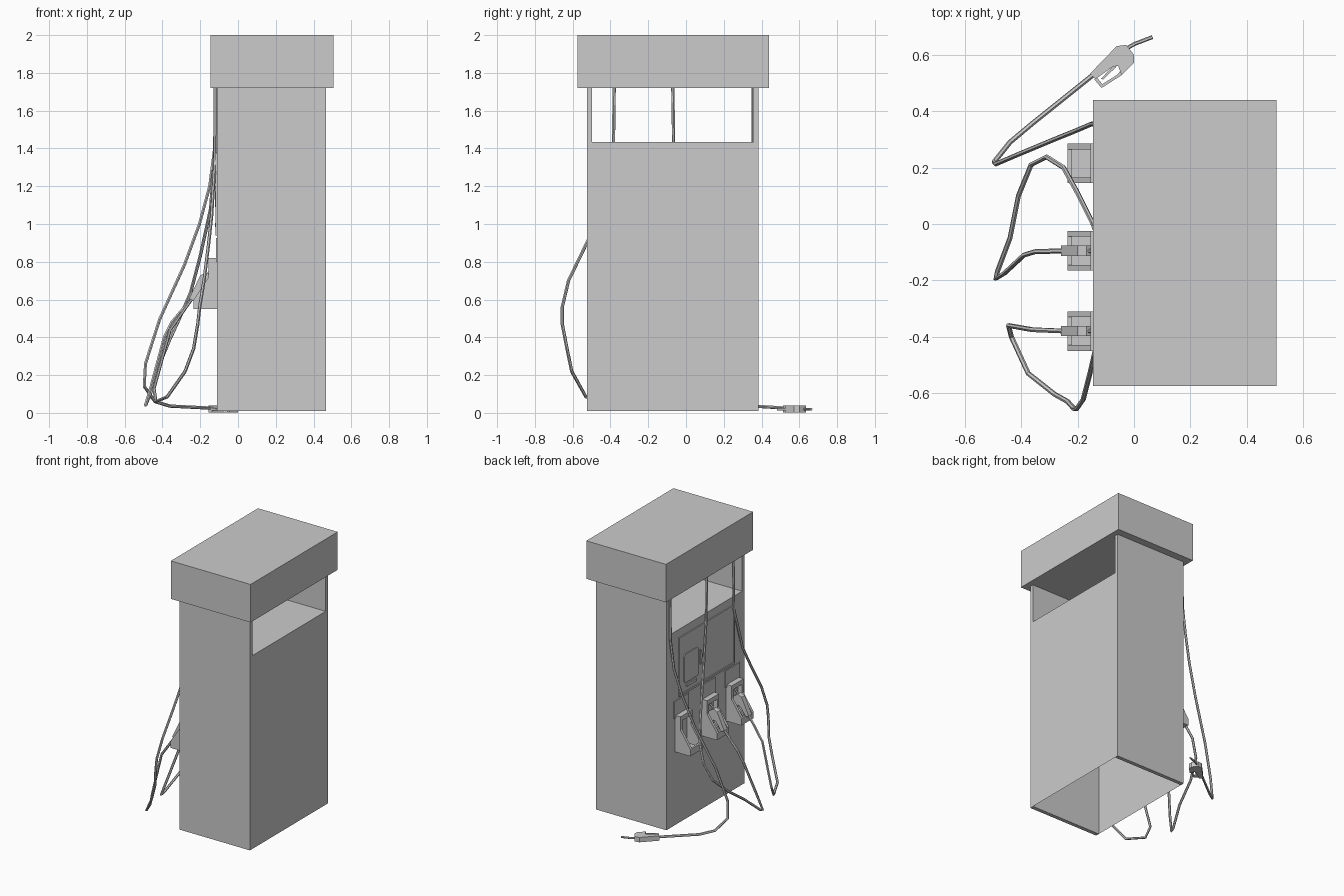
import bpy, bmesh
from mathutils import Matrix, Vector


def finish(name, bm):
    bmesh.ops.recalc_face_normals(bm, faces=bm.faces[:])
    me = bpy.data.meshes.new(name)
    bm.to_mesh(me)
    bm.free()
    ob = bpy.data.objects.new(name, me)
    bpy.context.collection.objects.link(ob)
    return ob


def box(name, x, y, z, open_bottom=False):
    bm = bmesh.new()
    bmesh.ops.create_cube(bm, size=1)
    for v in bm.verts:
        v.co = [(a + b) / 2 + c * (b - a) for (a, b), c in zip((x, y, z), v.co)]
    if open_bottom:
        low = [f for f in bm.faces if f.calc_center_median().z < z[0] + 1e-4]
        bmesh.ops.delete(bm, geom=low, context='FACES')
    return finish(name, bm)


def prism(name, pts, thick, matrix):
    """Flat outline in local XY, thickened evenly about local z = 0."""
    bm = bmesh.new()
    f = bm.faces.new([bm.verts.new((u, v, -thick / 2)) for u, v in pts])
    r = bmesh.ops.extrude_face_region(bm, geom=[f])
    bmesh.ops.translate(bm, vec=(0, 0, thick),
                        verts=[g for g in r['geom'] if isinstance(g, bmesh.types.BMVert)])
    bm.transform(matrix)
    return finish(name, bm)


def tube(name, pts, radius):
    cu = bpy.data.curves.new(name, 'CURVE')
    cu.dimensions = '3D'
    cu.bevel_depth = radius
    cu.bevel_resolution = 1
    cu.use_fill_caps = True
    sp = cu.splines.new('POLY')
    sp.points.add(len(pts) - 1)
    for p, co in zip(sp.points, pts):
        p.co = (*co, 1)
    sp.use_smooth = False
    ob = bpy.data.objects.new(name, cu)
    bpy.context.collection.objects.link(ob)


def frame(origin, u, v):
    u, v = Vector(u).normalized(), Vector(v).normalized()
    m = Matrix((u, v, u.cross(v))).transposed().to_4x4()
    m.translation = origin
    return m


# Cabinet: hollow core, two full-height side panels, canopy
BX = (-0.11, 0.465)
box("cabinet_core", BX, (-0.50, 0.36), (0.01, 1.435), open_bottom=True)
box("side_panel_front", BX, (-0.525, -0.497), (0.01, 1.72))
box("side_panel_back", BX, (0.357, 0.385), (0.01, 1.72))
box("canopy", (-0.145, 0.505), (-0.575, 0.44), (1.72, 2.0))

# Control panel: backing, raised frame, screen, slot and card reader
Y0, Y1, Z0, Z1 = -0.405, 0.245, 0.94, 1.375
box("control_panel", (-0.113, -0.105), (Y0, Y1), (Z0, Z1))
T = 0.014
for n, y, z in (("top", (Y0, Y1), (Z1 - T, Z1)), ("bottom", (Y0, Y1), (Z0, Z0 + T)),
                ("left", (Y1 - T, Y1), (Z0 + T, Z1 - T)), ("right", (Y0, Y0 + T), (Z0 + T, Z1 - T))):
    box("panel_frame_" + n, (-0.118, -0.108), y, z)
side = frame((-0.114, 0, 0), (0, 1, 0), (0, 0, 1))
prism("screen", [(0.035, 1.02), (0.175, 1.02), (0.19, 1.035), (0.19, 1.215),
                 (0.175, 1.23), (0.035, 1.23), (0.02, 1.215), (0.02, 1.035)], 0.012, side)
box("receipt_slot", (-0.122, -0.108), (0.05, 0.16), (0.985, 1.005))
prism("card_reader", [(0.005, 1.20), (-0.012, 1.19), (-0.018, 1.15), (-0.012, 1.10),
                      (0.005, 1.09)], 0.016, side)

# Nozzle holders: cheeks, hood, tray and sloped lip, with a plate above each
CHEEK = [(-0.11, 0.55), (-0.235, 0.55), (-0.235, 0.60), (-0.155, 0.72), (-0.155, 0.82), (-0.11, 0.82)]
for i, yc in enumerate((0.215, -0.095, -0.38), 1):
    n = f"holder_{i}_"
    for s in (-1, 1):
        prism(n + ("cheek_a" if s < 0 else "cheek_b"), CHEEK, 0.02,
              frame((0, yc + s * 0.06, 0), (1, 0, 0), (0, 0, 1)))
    inner = (yc - 0.05, yc + 0.05)
    box(n + "hood", (-0.155, -0.11), inner, (0.785, 0.82))
    box(n + "back", (-0.122, -0.108), inner, (0.55, 0.80))
    box(n + "tray", (-0.235, -0.11), inner, (0.55, 0.575))
    box(n + "lip", (-0.235, -0.22), inner, (0.57, 0.60))
    box(n + "plate", (-0.116, -0.106), (yc - 0.085, yc + 0.085), (0.80, 0.925))

# Nozzles: grip with head, trigger guard, bent spout
GRIP = [(0, -0.01), (0.135, -0.029), (0.165, -0.011), (0.164, 0.033), (0.146, 0.056),
        (0.085, 0.063), (0.096, 0.03), (0.08, 0.02), (0.003, 0.017)]
GUARD = [(0, 0.015), (0.011, 0.015), (0.012, 0.046), (0.07, 0.052), (0.09, 0.049),
         (0.085, 0.063), (0.001, 0.055)]


def nozzle(i, m):
    n = f"nozzle_{i}_"
    prism(n + "grip", GRIP, 0.036, m)
    prism(n + "guard", GUARD, 0.014, m)
    prism(n + "trigger", [(0.02, 0.028), (0.085, 0.018), (0.09, 0.028), (0.024, 0.035)], 0.01, m)
    tube(n + "spout", [m @ Vector(p) for p in
                       ((0.15, -0.002, 0), (0.19, 0.004, 0), (0.255, 0.024, 0))], 0.007)


nozzle(1, frame((-0.15, 0.525, 0.02), (0.788, 0.616, 0), (0.616, -0.788, 0)))
for i, yc in ((2, -0.095), (3, -0.38)):
    nozzle(i, frame((-0.25, yc, 0.60), (0.55, 0, 0.83), (0.83, 0, -0.55)))

# Hoses hanging from the canopy
R = 0.009
tube("hose_1", [(-0.12, 0.357, 1.73), (-0.124, 0.357, 1.4), (-0.15, 0.355, 1.2), (-0.204, 0.332, 1.0),
                (-0.283, 0.30, 0.785), (-0.415, 0.245, 0.495), (-0.49, 0.213, 0.26),
                (-0.496, 0.22, 0.14), (-0.44, 0.29, 0.06), (-0.36, 0.357, 0.036),
                (-0.14, 0.533, 0.025)], R)
tube("hose_2", [(-0.12, -0.07, 1.73), (-0.121, -0.065, 1.4), (-0.145, 0.0, 1.08), (-0.2, 0.11, 0.83),
                (-0.25, 0.2, 0.64), (-0.31, 0.238, 0.5), (-0.365, 0.21, 0.38), (-0.41, 0.10, 0.27),
                (-0.44, -0.05, 0.16), (-0.485, -0.17, 0.05), (-0.49, -0.195, 0.04),
                (-0.46, -0.175, 0.14), (-0.39, -0.11, 0.40), (-0.35, -0.098, 0.48),
                (-0.24, -0.095, 0.61)], R)
tube("hose_3", [(-0.12, -0.38, 1.73), (-0.121, -0.385, 1.35), (-0.14, -0.46, 1.04), (-0.155, -0.525, 0.9),
                (-0.18, -0.622, 0.7), (-0.203, -0.655, 0.56), (-0.213, -0.655, 0.47),
                (-0.235, -0.63, 0.34), (-0.28, -0.605, 0.22), (-0.375, -0.53, 0.085),
                (-0.435, -0.40, 0.06), (-0.445, -0.36, 0.13), (-0.36, -0.375, 0.44),
                (-0.24, -0.38, 0.61)], R)
